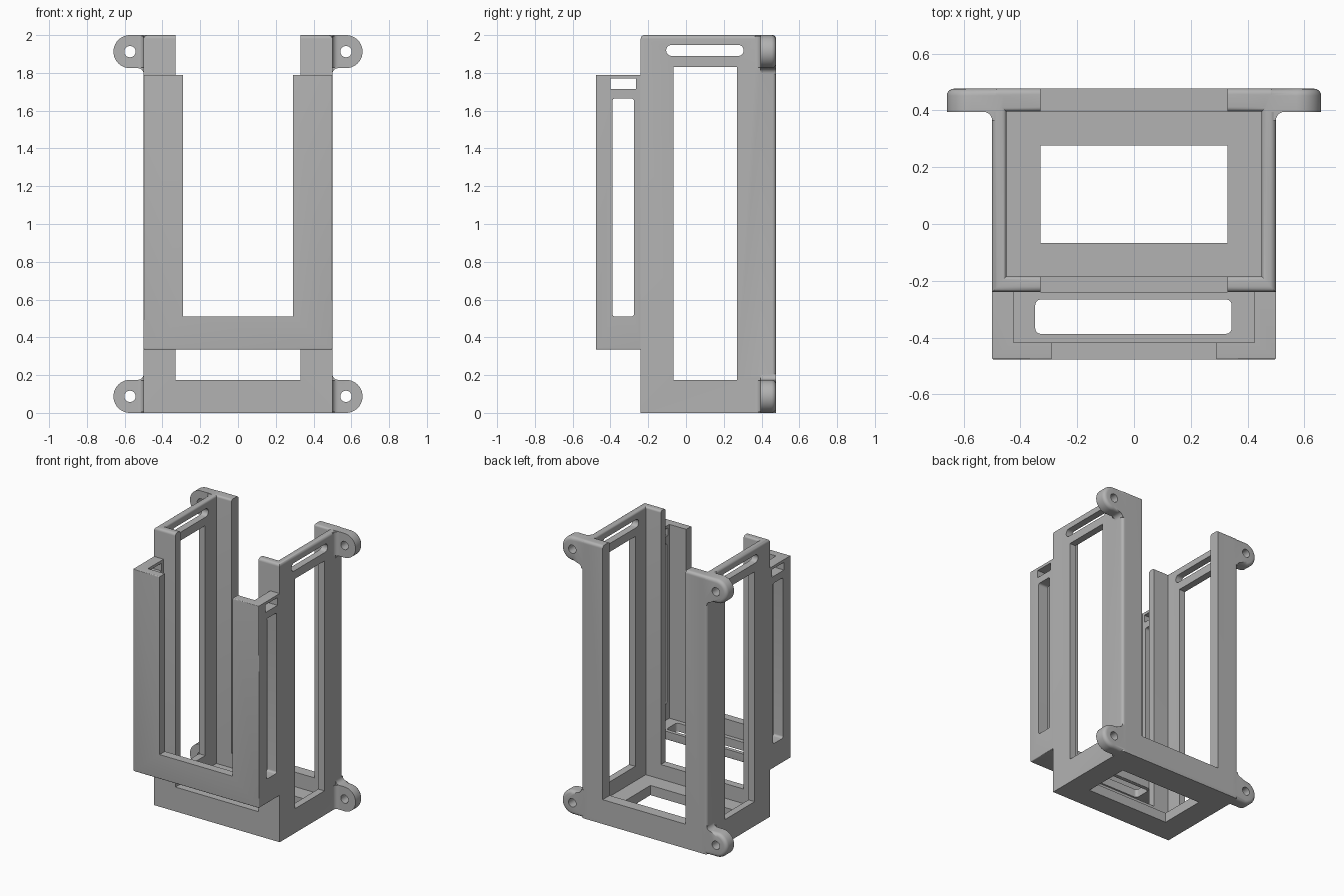
import bpy, bmesh, math

if "Cube" in bpy.data.objects:
    bpy.data.objects.remove(bpy.data.objects["Cube"])

grey = bpy.data.materials.new("plain grey")
grey.diffuse_color = (0.45, 0.45, 0.45, 1)
grey.use_nodes = True
grey.node_tree.nodes["Principled BSDF"].inputs["Base Color"].default_value = grey.diffuse_color


def finish(bm, name):
    bmesh.ops.recalc_face_normals(bm, faces=bm.faces)
    me = bpy.data.meshes.new(name)
    bm.to_mesh(me)
    bm.free()
    me.materials.append(grey)
    ob = bpy.data.objects.new(name, me)
    bpy.context.collection.objects.link(ob)
    return ob


def box(name, x, y, z, radius=0, pick=None):
    """Box from ranges; edges chosen by pick(direction, middle) are rounded."""
    bm = bmesh.new()
    bmesh.ops.create_cube(bm, size=1)
    for v in bm.verts:
        v.co = [r[0] if c < 0 else r[1] for c, r in zip(v.co, (x, y, z))]
    if radius:
        edges = [e for e in bm.edges
                 if pick((e.verts[1].co - e.verts[0].co).normalized(),
                         (e.verts[1].co + e.verts[0].co) / 2)]
        bmesh.ops.bevel(bm, geom=edges, offset=radius, segments=6, profile=0.5, affect='EDGES')
    return finish(bm, name)


def loft(name, sections):
    """Stack of rectangles (x0, x1, y0, y1, z)."""
    bm = bmesh.new()
    rings = [[bm.verts.new((x, y, z)) for x, y in ((a, c), (b, c), (b, d), (a, d))]
             for a, b, c, d, z in sections]
    for lo, hi in zip(rings, rings[1:]):
        for i in range(4):
            bm.faces.new((lo[i], lo[(i + 1) % 4], hi[(i + 1) % 4], hi[i]))
    bm.faces.new(rings[0])
    bm.faces.new(rings[-1])
    return finish(bm, name)


def prism(name, outline, lo, hi, axis, round_back=0):
    """Extrude a 2D outline along y (axis 1) or z (axis 2)."""
    bm = bmesh.new()
    place = (lambda p, h: (p[0], h, p[1])) if axis == 1 else (lambda p, h: (p[0], p[1], h))
    a = [bm.verts.new(place(p, lo)) for p in outline]
    b = [bm.verts.new(place(p, hi)) for p in outline]
    n = len(outline)
    for i in range(n):
        bm.faces.new((a[i], a[(i + 1) % n], b[(i + 1) % n], b[i]))
    bm.faces.new(a)
    back = bm.faces.new(b)
    bmesh.ops.recalc_face_normals(bm, faces=bm.faces)
    if round_back:
        edges = [e for e in back.edges if max(abs(v.co.x) for v in e.verts) > 0.531]
        bmesh.ops.bevel(bm, geom=edges, offset=round_back, segments=4, profile=0.5, affect='EDGES')
    return finish(bm, name)


def combine(ob, other, op):
    bpy.context.view_layer.objects.active = ob
    m = ob.modifiers.new(op, 'BOOLEAN')
    m.operation, m.solver, m.object = op, 'EXACT', other
    bpy.ops.object.modifier_apply(modifier=m.name)
    bpy.data.objects.remove(other)


def cut(ob, *cutters):
    for c in cutters:
        combine(ob, c, 'DIFFERENCE')


def smooth(ob):
    bpy.ops.object.select_all(action='DESELECT')
    ob.select_set(True)
    bpy.context.view_layer.objects.active = ob
    bpy.ops.object.shade_smooth_by_angle(angle=math.radians(35))


def along_x(d, m):
    return abs(d.x) > 0.9


def along_z(d, m):
    return abs(d.z) > 0.9


# Main cage with rounded rim and back corners
cage = box("main_cage", (-0.5, 0.5), (-0.24, 0.477), (0, 2), 0.02,
           lambda d, m: m.z > 1.99 or (abs(d.z) > 0.9 and m.y > 0))

# Mounting ears: tab outline with a fillet, plus a fillet in front of each tab
R, CX = 0.0875, 0.572
arc = [(CX + R * math.sin(t), R - R * math.cos(t)) for t in [math.pi * i / 20 for i in range(21)]]
fillet = [(0.53 - 0.03 * math.sin(t), 0.205 - 0.03 * math.cos(t))
          for t in [math.pi / 2 * i / 6 for i in range(7)]]
tab = [(0.46, 0.0)] + arc + fillet + [(0.46, 0.205)]
web = [(0.47, 0.41), (0.53, 0.41)] + [
    (0.53 - 0.03 * math.sin(t), 0.365 + 0.03 * math.cos(t))
    for t in [math.pi / 2 * i / 6 for i in range(7)]] + [(0.47, 0.365)]
holes = []
for sx in (-1, 1):
    for top in (False, True):
        def zz(z):
            return 2 - z if top else z
        ear = prism("ear", [(sx * x, zz(z)) for x, z in tab], 0.395, 0.477, 1, 0.025)
        combine(cage, ear, 'UNION')
        lo, hi = sorted((zz(0.004), zz(0.172)))
        combine(cage, prism("ear_web", [(sx * x, y) for x, y in web], lo, hi, 2), 'UNION')
        holes.append(prism("screw_hole", [
            (sx * CX + 0.03 * math.cos(i * math.pi / 12), zz(R) + 0.03 * math.sin(i * math.pi / 12))
            for i in range(24)], 0.3, 0.6, 1))
cut(cage, *holes)

# Cavity flares at its top so that the rim is round on the inside too
flare = [(0.015 * (1 - math.cos(t)), 1.985 + 0.015 * math.sin(t))
         for t in [math.pi / 2 * i / 5 for i in range(6)]]
steps = [(0, 0.07)] + flare + [(0.015, 2.1)]
cut(cage,
    loft("cavity", [(-0.45 - g, 0.45 + g, -0.185 - g, 0.397 + g, z) for g, z in steps]),
    box("front_back_opening", (-0.33, 0.33), (-0.6, 0.6), (0.175, 2.2)),
    box("side_opening", (-0.8, 0.8), (-0.067, 0.27), (0.175, 1.83)),
    box("floor_opening", (-0.33, 0.33), (-0.067, 0.277), (-0.1, 0.3)),
    box("strap_slot", (-0.8, 0.8), (-0.105, 0.305), (1.89, 1.948), 0.028, along_x))
smooth(cage)

# Front pouch, open at the top and towards the cage
pouch = box("front_pouch", (-0.5, 0.5), (-0.477, -0.239), (0.335, 1.79), 0.006,
            lambda d, m: m.y < -0.4 or m.z < 0.4)
cut(pouch,
    box("pouch_cavity", (-0.425, 0.425), (-0.417, -0.1), (0.395, 2)),
    box("pouch_front_opening", (-0.29, 0.29), (-0.6, -0.3), (0.51, 2)),
    box("pouch_side_opening", (-0.8, 0.8), (-0.39, -0.275), (0.51, 1.665), 0.015, along_x),
    box("pouch_strap_slot", (-0.8, 0.8), (-0.4, -0.265), (1.715, 1.77)),
    box("pouch_floor_opening", (-0.348, 0.344), (-0.387, -0.266), (0.2, 0.5), 0.02, along_z))
smooth(pouch)
